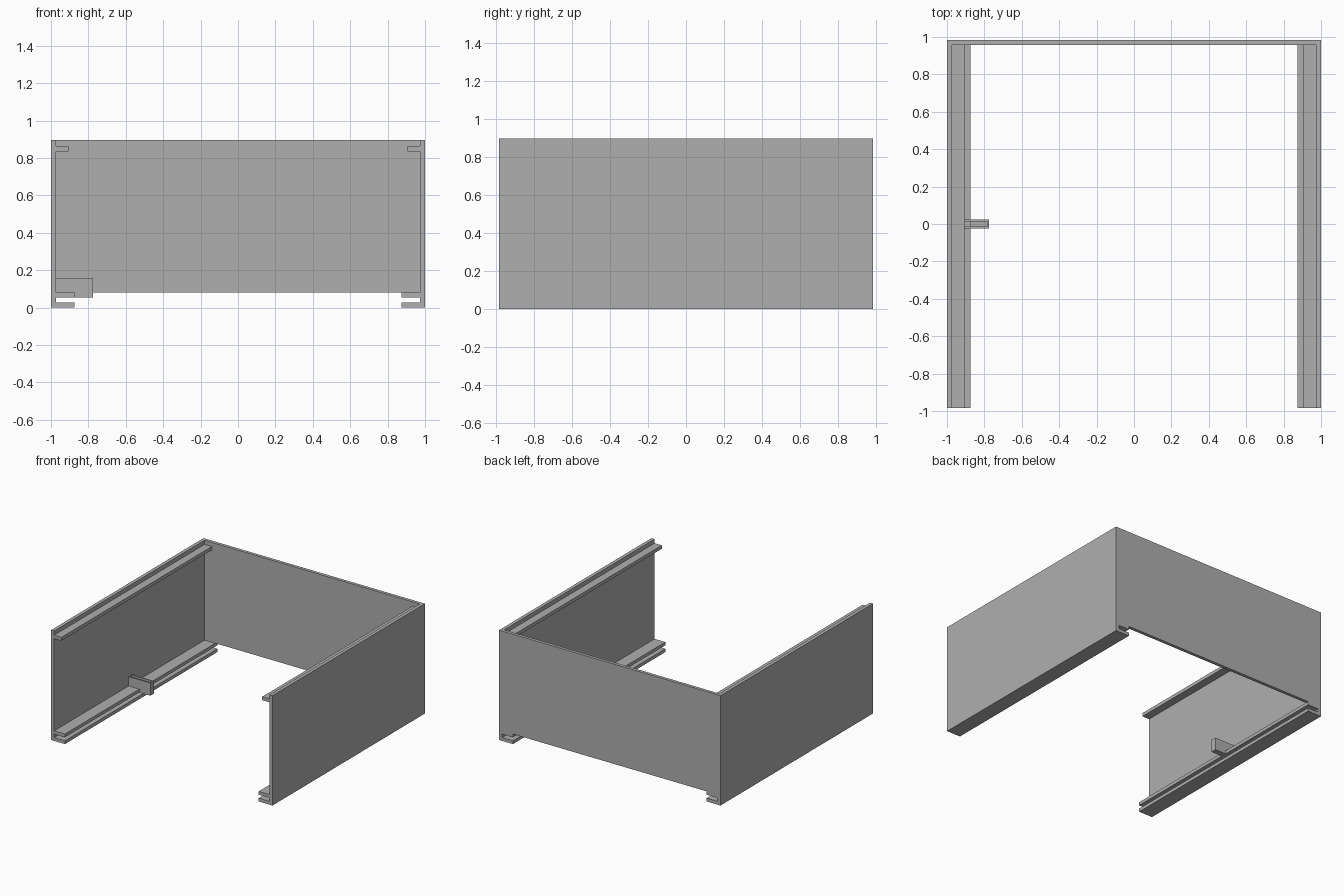
import bpy
import bmesh

cube = bpy.data.objects.get("Cube")
if cube:
    bpy.data.objects.remove(cube, do_unlink=True)

# Single plain material
grey = bpy.data.materials.new("plain grey")
grey.use_nodes = True
colour = (0.43, 0.43, 0.43, 1)
grey.diffuse_color = colour
grey.node_tree.nodes["Principled BSDF"].inputs["Base Color"].default_value = colour

HALF_DEPTH = 0.983
HEIGHT = 0.897
WALL_IN = 0.972      # inner face of the side walls
PANEL_IN = 0.957     # inner face of the back panel
PANEL_BOTTOM = 0.082
LIP = 0.875          # inner edge of the lower rails


def extrude_profile(name, points, y0, y1, side=1):
    """Extrude an (x, z) outline along y; side=-1 mirrors it in x."""
    bm = bmesh.new()
    face = bm.faces.new([bm.verts.new((side * x, y0, z)) for x, z in points])
    result = bmesh.ops.extrude_face_region(bm, geom=[face])
    verts = [v for v in result["geom"] if isinstance(v, bmesh.types.BMVert)]
    bmesh.ops.translate(bm, verts=verts, vec=(0, y1 - y0, 0))
    bmesh.ops.recalc_face_normals(bm, faces=bm.faces)
    mesh = bpy.data.meshes.new(name)
    bm.to_mesh(mesh)
    bm.free()
    mesh.materials.append(grey)
    obj = bpy.data.objects.new(name, mesh)
    bpy.context.collection.objects.link(obj)
    return obj


def box(name, x0, x1, y0, y1, z0, z1, side=1):
    return extrude_profile(name, [(x0, z0), (x1, z0), (x1, z1), (x0, z1)], y0, y1, side)


# Side walls with a slotted lower rail and an upper ledge
wall_profile = [
    (1, 0), (LIP, 0), (LIP, 0.027), (WALL_IN, 0.027),
    (WALL_IN, 0.055), (LIP, 0.055), (LIP, PANEL_BOTTOM),
    (WALL_IN, PANEL_BOTTOM), (WALL_IN, HEIGHT), (1, HEIGHT),
]
for label, side in (("left", 1), ("right", -1)):
    extrude_profile(label + "_wall", wall_profile, -HALF_DEPTH, HALF_DEPTH, side)
    box(label + "_ledge", 0.907, WALL_IN, -HALF_DEPTH, PANEL_IN, 0.835, 0.863, side)

# Back panel between the walls
box("back_panel", -WALL_IN, WALL_IN, PANEL_IN, HALF_DEPTH, PANEL_BOTTOM, HEIGHT)

# Small open-topped bracket on the right rail
END, ROOT, HALF, THICK = -0.775, -WALL_IN, 0.023, 0.009
LOW, TOP = 0.055, 0.158
box("bracket_front_plate", ROOT, END, -HALF, -HALF + THICK, LOW, TOP)
box("bracket_back_plate", ROOT, END, HALF - THICK, HALF, LOW, TOP)
box("bracket_end_plate", END - THICK, END, -HALF + THICK, HALF - THICK, LOW, TOP)
box("bracket_floor", -LIP, END - THICK, -HALF + THICK, HALF - THICK, LOW, LOW + THICK)
